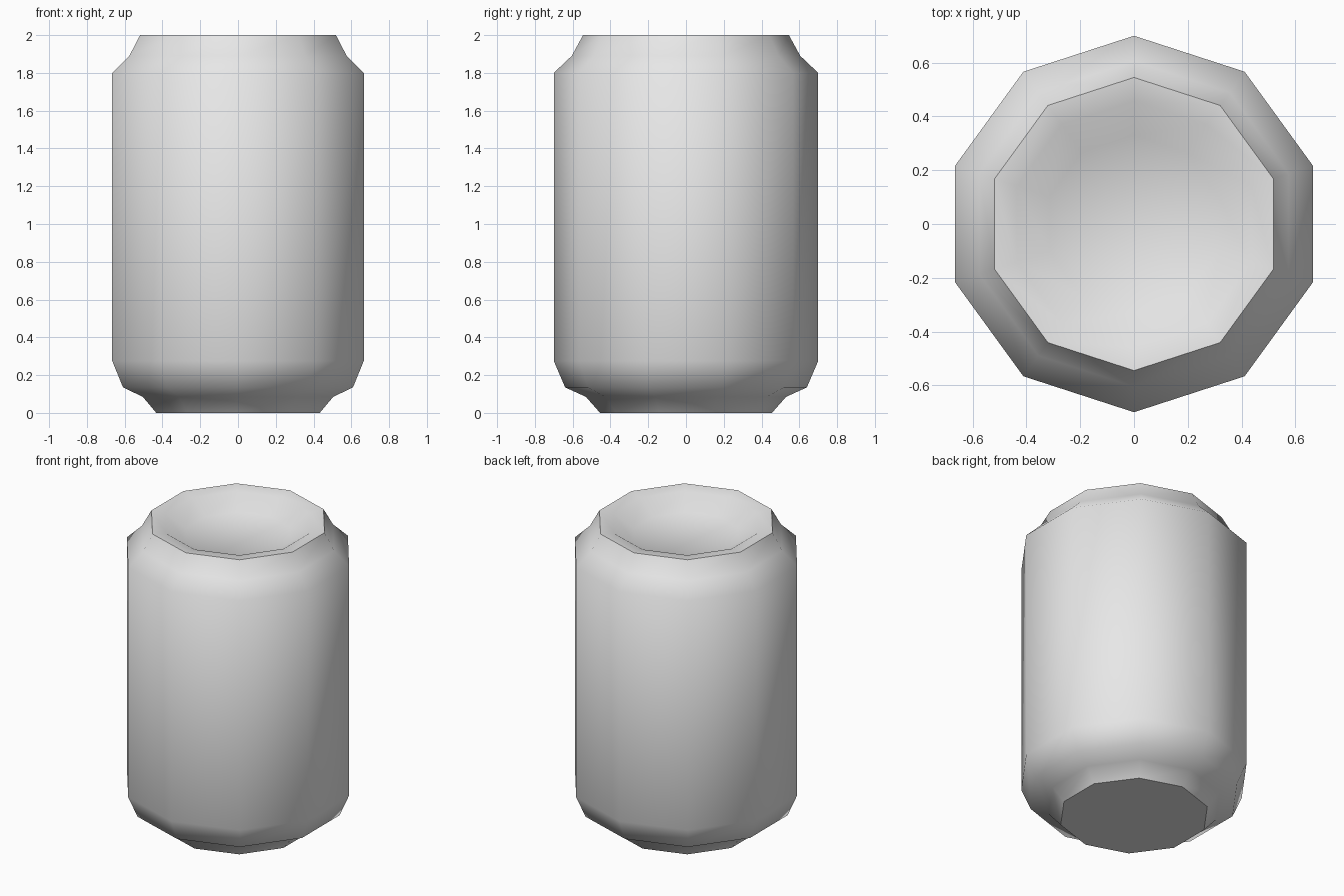
import bpy, bmesh, math

old = bpy.data.objects.get("Cube")
if old:
    bpy.data.objects.remove(old, do_unlink=True)

SIDES = 10


def flat_material(name, color):
    mat = bpy.data.materials.new(name)
    mat.use_nodes = True
    mat.diffuse_color = color
    mat.node_tree.nodes["Principled BSDF"].inputs["Base Color"].default_value = color
    return mat


def lathe(name, profile, mat, close_start=False, close_end=False):
    """Turn a (radius, height) profile into a smooth ten-sided shell."""
    bm = bmesh.new()
    rings = []
    for radius, z in profile:
        ring = []
        for i in range(SIDES):
            a = math.pi / 2 + math.tau * i / SIDES
            ring.append(bm.verts.new((radius * math.cos(a), radius * math.sin(a), z)))
        rings.append(ring)
    for low, high in zip(rings, rings[1:]):
        for i in range(SIDES):
            j = (i + 1) % SIDES
            bm.faces.new((low[i], low[j], high[j], high[i]))
    if close_start:
        bm.faces.new(rings[0][::-1])
    if close_end:
        bm.faces.new(rings[-1])
    for face in bm.faces:
        face.smooth = True
    # Keep the end rings crisp
    ends = [set(rings[0]), set(rings[-1])]
    for edge in bm.edges:
        if close_start and set(edge.verts) <= ends[0]:
            edge.smooth = False
    mesh = bpy.data.meshes.new(name)
    bm.to_mesh(mesh)
    bm.free()
    mesh.materials.append(mat)
    obj = bpy.data.objects.new(name, mesh)
    bpy.context.collection.objects.link(obj)
    return obj


metal = flat_material("light grey metal", (0.8, 0.8, 0.8, 1))

# Can wall: flat base, stepped foot, straight sides, tapered neck
wall = [(0.455, 0), (0.53, 0.085), (0.64, 0.135), (0.70, 0.275),
        (0.70, 1.8), (0.605, 1.89), (0.545, 2)]
lathe("can_body", wall, metal, close_start=True)

# Recessed lid: shallow lip, sloping wall, sunken floor
lid = [(0.545, 2), (0.458, 1.99), (0.33, 1.91)]
lathe("can_lid", lid, metal, close_end=True)
